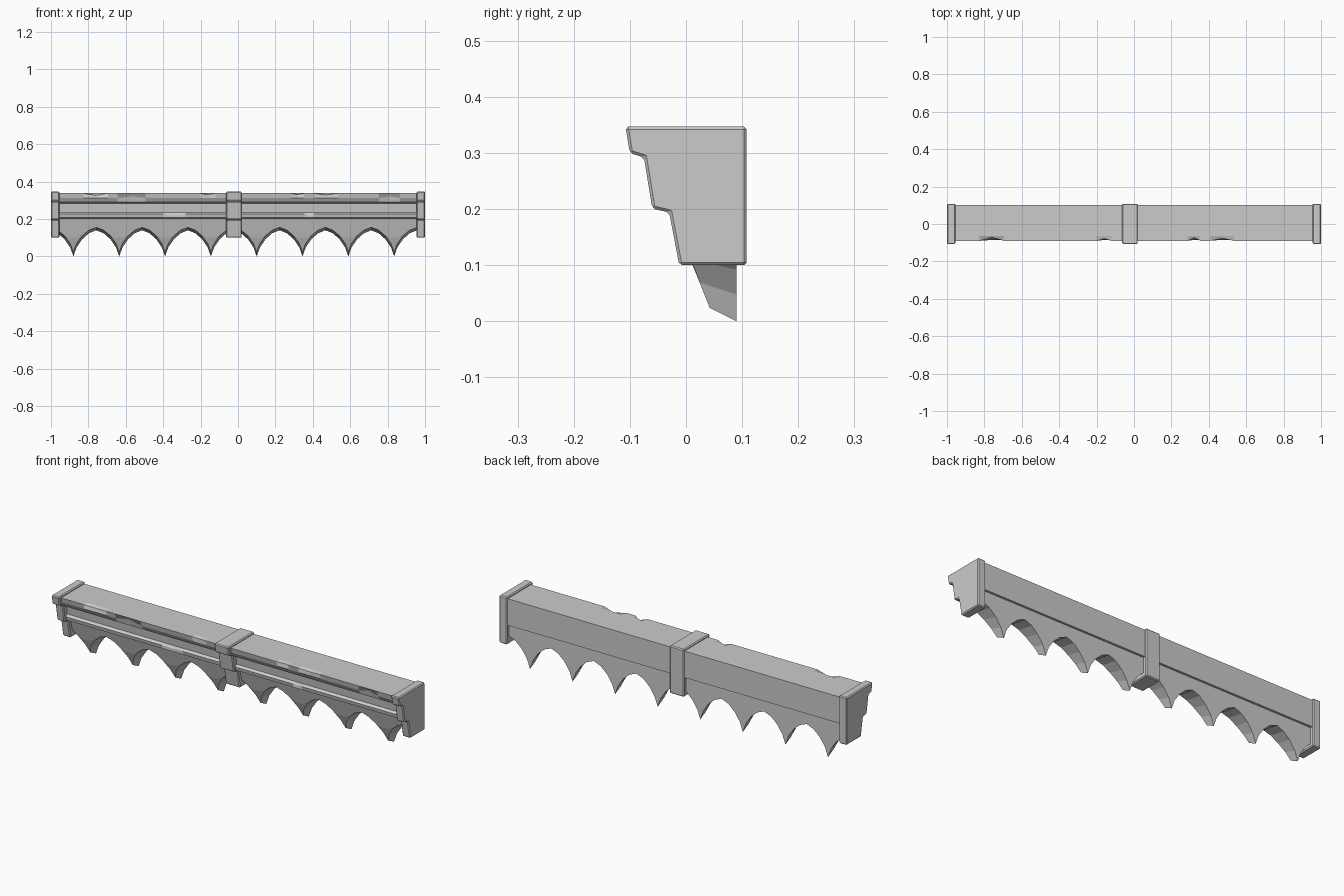
import bpy, bmesh

if "Cube" in bpy.data.objects:
    bpy.data.objects.remove(bpy.data.objects["Cube"])


def make_object(name, bm):
    bmesh.ops.recalc_face_normals(bm, faces=bm.faces[:])
    me = bpy.data.meshes.new(name)
    bm.to_mesh(me)
    bm.free()
    ob = bpy.data.objects.new(name, me)
    bpy.context.collection.objects.link(ob)
    return ob


def loft(name, sections):
    """Skin a list of closed loops (equal point counts) and cap both ends."""
    bm = bmesh.new()
    rings = [[bm.verts.new(p) for p in s] for s in sections]
    n = len(rings[0])
    for a, b in zip(rings, rings[1:]):
        for i in range(n):
            j = (i + 1) % n
            bm.faces.new((a[i], a[j], b[j], b[i]))
    bm.faces.new(rings[0])
    bm.faces.new(rings[-1])
    return make_object(name, bm)


# Stepped bracket blocks: two ends and the middle
block = [(-0.108, 0.347), (-0.100, 0.300), (-0.075, 0.292), (-0.060, 0.201),
         (-0.030, 0.194), (-0.012, 0.100), (0.108, 0.100), (0.108, 0.347)]
for name, x0, x1 in (("left_end_block", -1.0, -0.955),
                     ("middle_block", -0.063, 0.020),
                     ("right_end_block", 0.955, 1.0)):
    ob = loft(name, [[(x, y, z) for y, z in block] for x in (x0, x1)])
    bev = ob.modifiers.new("edge_bevel", 'BEVEL')
    bev.width = 0.005
    bev.segments = 1

# Moulded beam; chips pull single profile points inward along the length
beam = [(-0.064, 0.338), (-0.090, 0.338), (-0.085, 0.313), (-0.072, 0.290),
        (-0.058, 0.285), (-0.045, 0.282), (-0.040, 0.235), (-0.053, 0.226),
        (-0.049, 0.207), (-0.018, 0.203), (0.102, 0.200), (0.102, 0.338)]
# (x centre, half width, profile point, dy, dz)
chips = [(-0.76, 0.065, 1, 0.020, -0.012), (-0.16, 0.04, 1, 0.012, -0.008),
         (0.32, 0.035, 1, 0.018, -0.008), (0.47, 0.065, 1, 0.014, -0.010),
         (-0.57, 0.075, 2, 0.014, 0.008), (0.81, 0.055, 2, 0.014, 0.008),
         (-0.34, 0.06, 7, 0.009, -0.006), (0.38, 0.03, 7, 0.009, -0.006)]


def beam_section(x):
    pts = []
    for i, (y, z) in enumerate(beam):
        for cx, w, k, dy, dz in chips:
            if k == i:
                t = max(0.0, 1 - abs(x - cx) / w)
                y, z = y + dy * t, z + dz * t
        pts.append((x, y, z))
    return pts


def build_beam(name, x0, x1):
    xs = {x0, x1}
    for cx, w, *_ in chips:
        xs |= {round(v, 4) for v in (cx - w, cx, cx + w) if x0 < v < x1}
    return loft(name, [beam_section(x) for x in sorted(xs)])


build_beam("left_beam", -0.965, -0.04)
build_beam("right_beam", 0.0, 0.965)

# Scalloped hanging valance: row of faceted arches between pointed tips
PITCH, FIRST = 0.245, -0.88
half_arch = [(0.0, 0.0), (0.017, 0.048), (0.047, 0.092),
             (0.083, 0.124), (0.1225, 0.140)]


def arch_height(x):
    d = (x - FIRST) % PITCH
    d = min(d, PITCH - d)
    for (a, za), (b, zb) in zip(half_arch, half_arch[1:]):
        if d <= b + 1e-6:
            return za + (zb - za) * (d - a) / (b - a)
    return half_arch[-1][1]


def front_y(z):
    if z > 0.1:
        return 0.012 - 0.27 * (z - 0.1)
    return 0.012 + 0.40 * (0.1 - z)


xs = {-0.965, 0.965}
for k in range(-1, 9):
    for d, _ in half_arch:
        for s in (-1, 1):
            x = round(FIRST + k * PITCH + s * d, 4)
            if -0.965 < x < 0.965:
                xs.add(x)
sections = []
for x in sorted(xs):
    zb = arch_height(x)
    zf = zb + 0.024 - 0.06 * zb
    zm = max(zf + 0.004, 0.1)
    sections.append([(x, front_y(0.21), 0.21), (x, front_y(zm), zm),
                     (x, front_y(zf), zf), (x, 0.09, zb), (x, 0.09, 0.21)])
loft("scalloped_valance", sections)
